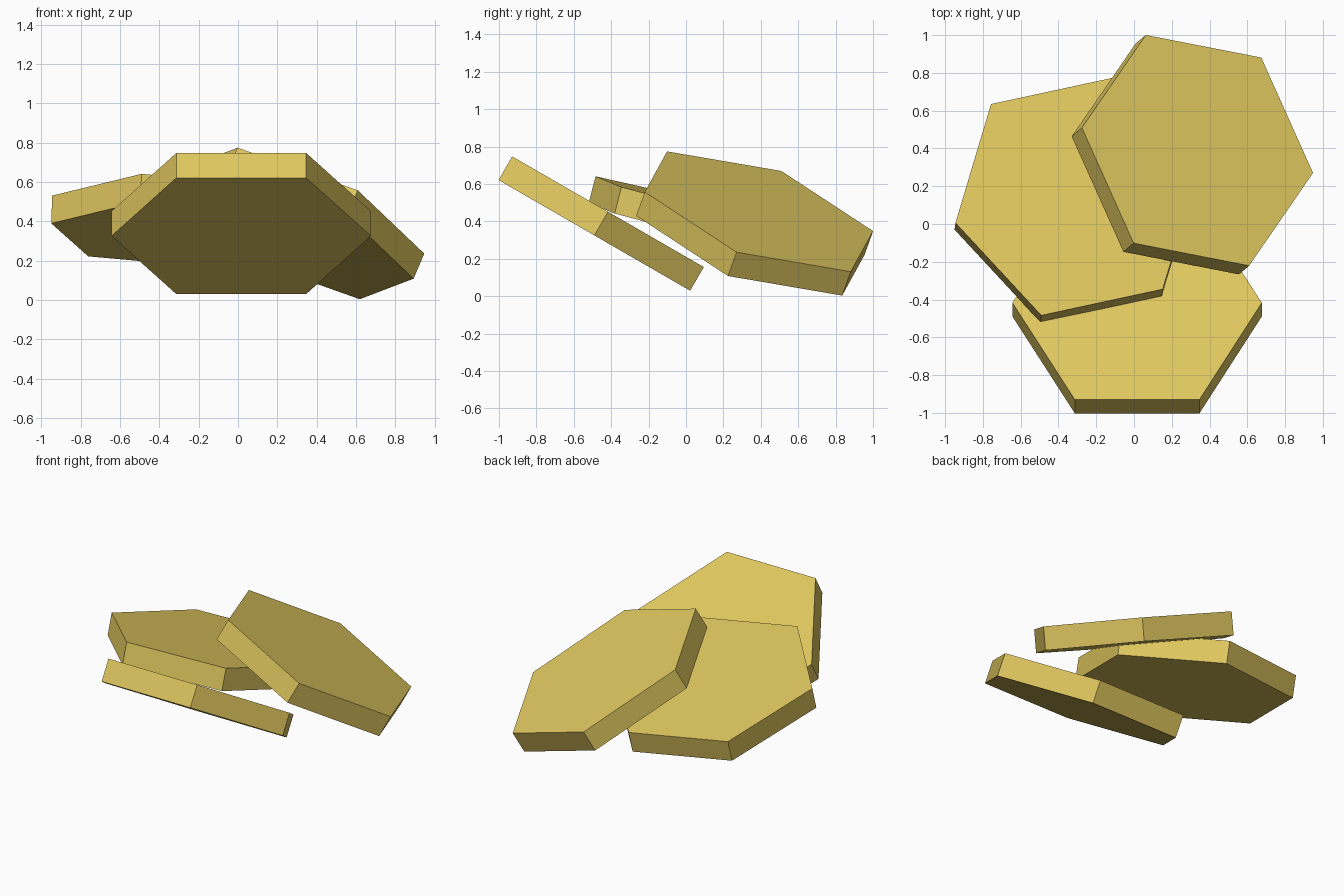
import bpy, bmesh
from mathutils import Matrix, Vector

if "Cube" in bpy.data.objects:
    bpy.data.objects.remove(bpy.data.objects["Cube"])

# One flat golden colour for all tiles
gold = bpy.data.materials.new("golden_yellow")
gold.diffuse_color = (0.74, 0.57, 0.115, 1)
gold.use_nodes = True
gold.node_tree.nodes["Principled BSDF"].inputs["Base Color"].default_value = gold.diffuse_color

RX, RY, THICK = 0.66, 0.683, 0.146   # hexagon half-width, stretched depth radius, thickness


def hex_tile(name, top_centre, x_dir, y_dir):
    """Six-sided slab whose top face is centred on top_centre and spans x_dir / y_dir."""
    x = Vector(x_dir).normalized()
    y = Vector(y_dir)
    y = (y - x * y.dot(x)).normalized()
    n = x.cross(y)
    rot = Matrix((x, y, n)).transposed().to_4x4()
    place = Matrix.Translation(Vector(top_centre) - n * THICK / 2) @ rot

    bm = bmesh.new()
    bmesh.ops.create_cone(bm, cap_ends=True, segments=6, radius1=1, radius2=1, depth=THICK)
    # Turn so that a corner lies on the local x axis
    corner = max(bm.verts, key=lambda v: v.co.x).co
    if abs(corner.y) > 0.01:
        bmesh.ops.rotate(bm, verts=bm.verts, matrix=Matrix.Rotation(0.5235988, 3, 'Z'))
    bmesh.ops.scale(bm, verts=bm.verts, vec=(RX, RY, 1))
    bm.transform(place)
    bmesh.ops.recalc_face_normals(bm, faces=bm.faces)
    mesh = bpy.data.meshes.new(name)
    bm.to_mesh(mesh)
    bm.free()
    mesh.materials.append(gold)
    obj = bpy.data.objects.new(name, mesh)
    bpy.context.collection.objects.link(obj)
    return obj


# Three overlapping, tilted tiles
hex_tile("front_tile", (0.0165, -0.417, 0.4515), (1, 0, 0), (0, 0.866, -0.5))
hex_tile("left_tile", (-0.3025, 0.145, 0.473), (0.974, 0.21, -0.087), (-0.229, 0.945, -0.235))
hex_tile("right_tile", (0.336, 0.39, 0.4525), (0.927, -0.181, -0.329), (0.053, 0.932, -0.36))
